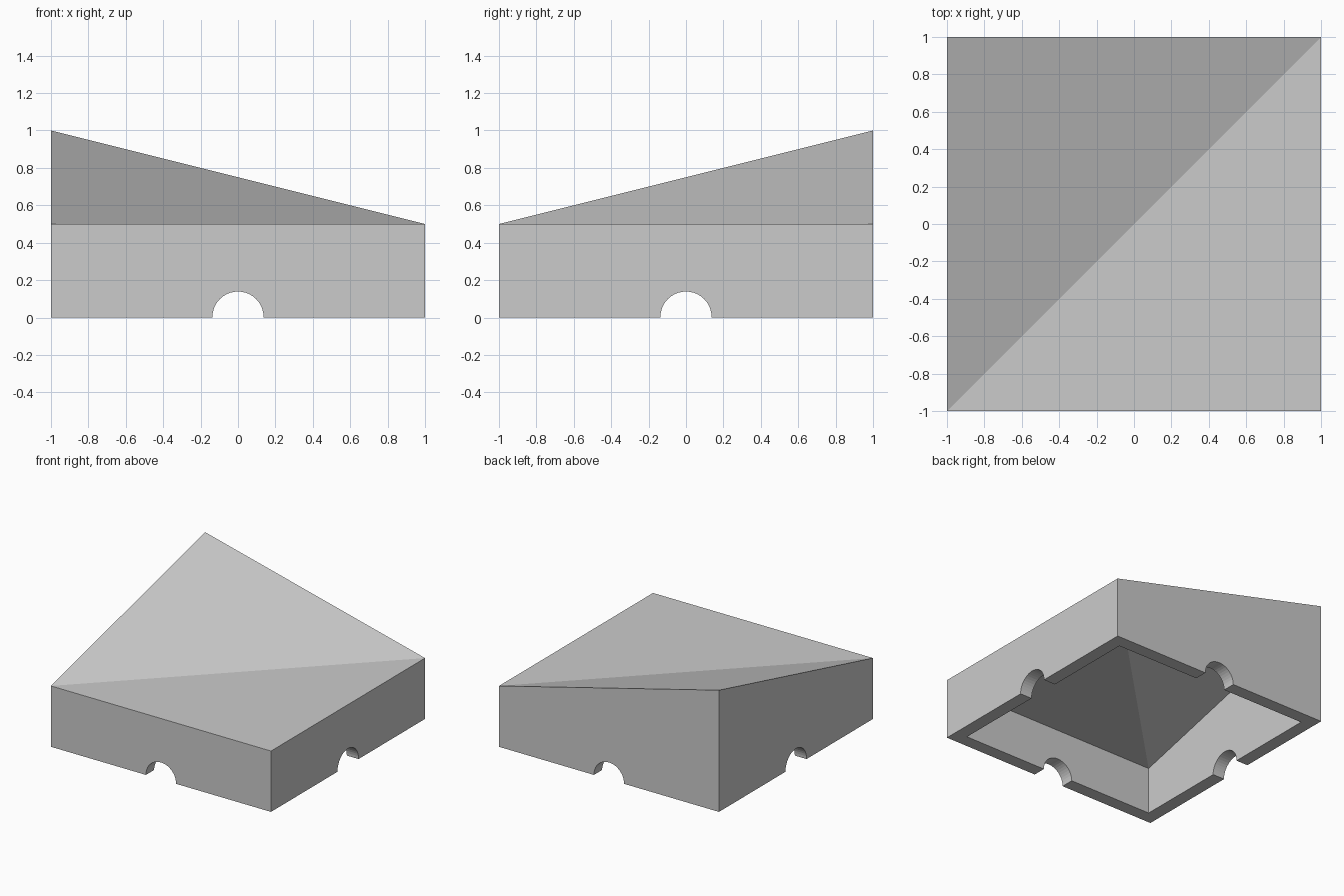
import bpy, bmesh, math

if "Cube" in bpy.data.objects:
    bpy.data.objects.remove(bpy.data.objects["Cube"])

HALF, INNER = 1.0, 0.893      # outer and inner half widths
NOTCH_R = 0.137


def raised_block(name, half, z0, z_low, z_high):
    """Square block whose back-left top corner is lifted, folded on the diagonal."""
    corners = [(-half, -half, z_low), (half, -half, z_low),
               (half, half, z_low), (-half, half, z_high)]
    bm = bmesh.new()
    low = [bm.verts.new((x, y, z0)) for x, y, _ in corners]
    top = [bm.verts.new(c) for c in corners]
    bm.faces.new(low[::-1])
    for i in range(4):
        j = (i + 1) % 4
        bm.faces.new((low[i], low[j], top[j], top[i]))
    bm.faces.new((top[0], top[1], top[2]))
    bm.faces.new((top[0], top[2], top[3]))
    mesh = bpy.data.meshes.new(name)
    bm.to_mesh(mesh)
    bm.free()
    obj = bpy.data.objects.new(name, mesh)
    bpy.context.collection.objects.link(obj)
    return obj


def cut(target, cutter):
    mod = target.modifiers.new(cutter.name, 'BOOLEAN')
    mod.operation = 'DIFFERENCE'
    mod.solver = 'EXACT'
    mod.object = cutter
    bpy.context.view_layer.objects.active = target
    bpy.ops.object.modifier_apply(modifier=mod.name)
    bpy.data.objects.remove(cutter)


# Outer shell, hollowed from below
shell = raised_block("corner_tile_shell", HALF, 0, 0.5, 1.0)
cut(shell, raised_block("hollow_cutter", INNER, -0.2, 0.387, 0.387 + INNER / 2))

# Half-round notches through the middle of all four walls
for name, rot in (("notch_cutter_y", (math.pi / 2, 0, 0)),
                  ("notch_cutter_x", (0, math.pi / 2, 0))):
    bpy.ops.mesh.primitive_cylinder_add(vertices=40, radius=NOTCH_R, depth=2.4,
                                        location=(0, 0, 0.002), rotation=rot)
    cutter = bpy.context.object
    cutter.name = name
    cutter.hide_render = True
    cut(shell, cutter)
